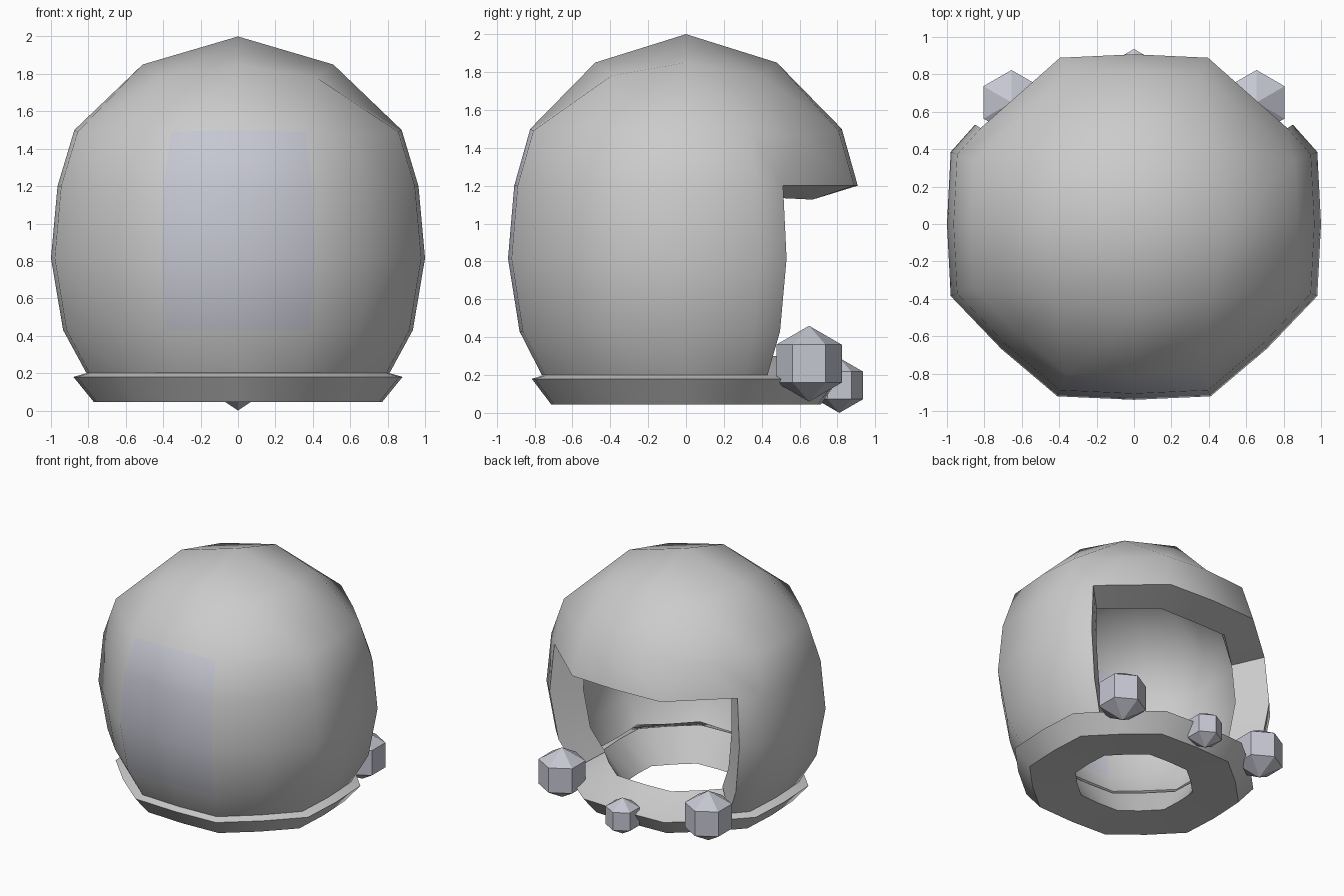
import bpy, bmesh, math

if "Cube" in bpy.data.objects:
    bpy.data.objects.remove(bpy.data.objects["Cube"])

DEPTH = 0.94                      # y is slightly narrower than x

def unit(i, j):
    """Rounded-square outline point for a cell of the 5x5 cube-face grid."""
    a, b = abs(i), abs(j)
    if max(a, b) == 2:
        t = {(2, 0): (1, 0), (2, 1): (.98, .41), (2, 2): (.71, .71)}
    else:
        t = {(1, 0): (.51, 0), (1, 1): (.42, .42), (0, 0): (0, 0)}
    x, y = t[(a, b)] if a >= b else t[(b, a)][::-1]
    return math.copysign(x, i), math.copysign(y, j)

# Border cells in order round the grid
RIM = ([(i, -2) for i in range(-2, 2)] + [(2, j) for j in range(-2, 2)] +
       [(i, 2) for i in range(2, -2, -1)] + [(-2, j) for j in range(2, -2, -1)])

trim = bpy.data.materials.new("trim")
trim.diffuse_color = (0.56, 0.57, 0.64, 1)
trim.use_nodes = True
trim.node_tree.nodes["Principled BSDF"].inputs["Base Color"].default_value = trim.diffuse_color

def finish(name, bm, mats=(), angle=None):
    bmesh.ops.recalc_face_normals(bm, faces=bm.faces)
    me = bpy.data.meshes.new(name)
    bm.to_mesh(me)
    bm.free()
    for m in mats:
        me.materials.append(m)
    ob = bpy.data.objects.new(name, me)
    bpy.context.collection.objects.link(ob)
    if angle:
        bpy.ops.object.select_all(action='DESELECT')
        ob.select_set(True)
        bpy.context.view_layer.objects.active = ob
        bpy.ops.object.shade_smooth_by_angle(angle=math.radians(angle))
    return ob

# Shell: domed cap grid, then side rows with the back opening left out
bm = bmesh.new()
cap = {}
for i in range(-2, 3):
    for j in range(-2, 3):
        x, y = unit(i, j)
        ring = max(abs(i), abs(j))
        s = 0.875 if ring == 2 else 1
        if ring == 2:
            z = {2: 1.5, 3: 1.49, 4: 1.47}[abs(i) + abs(j)]
        else:
            z = {0: 2.0, 1: 1.85, 2: 1.78}[abs(i) + abs(j)]
        cap[i, j] = bm.verts.new((x * s, y * s * DEPTH, z))
for i in range(-2, 2):
    for j in range(-2, 2):
        bm.faces.new([cap[i, j], cap[i + 1, j], cap[i + 1, j + 1], cap[i, j + 1]])

upper = [cap[c] for c in RIM]
for r, (s, z) in enumerate([(.965, 1.2), (1, .815), (.935, .43), (.81, .2)]):
    lower = []
    for i, j in RIM:
        x, y = unit(i, j)
        if j == 2 and abs(i) == 2:          # opening edge pulled sideways
            x, y = math.copysign(.85, i), .565
        lower.append(bm.verts.new((x * s, y * s * DEPTH, z)))
    for k in range(16):
        if r > 0 and 8 <= k < 12:
            continue
        n = (k + 1) % 16
        f = bm.faces.new([upper[k], lower[k], lower[n], upper[n]])
        if k in (1, 2) and r < 3:           # front panel
            f.material_index = 1
    upper = lower
loose = [v for v in bm.verts if not v.link_faces]
bmesh.ops.delete(bm, geom=loose, context='VERTS')
grey = bpy.data.materials.new("shell_grey")
shell = finish("shell", bm, (grey, trim))
mod = shell.modifiers.new("thickness", 'SOLIDIFY')
mod.thickness = 0.25
mod.offset = -1
bpy.context.view_layer.objects.active = shell
shell.select_set(True)
bpy.ops.object.modifier_apply(modifier=mod.name)
bpy.ops.object.shade_smooth_by_angle(angle=math.radians(55))

# Collar: closed profile swept round the same outline
bm = bmesh.new()
profile = [(.81, .20), (.88, .18), (.77, .045), (.43, .06), (.59, .30)]
loops = []
for s, z in profile:
    loops.append([bm.verts.new((unit(*c)[0] * s, unit(*c)[1] * s * .925, z)) for c in RIM])
for a, b in zip(loops, loops[1:] + loops[:1]):
    for k in range(16):
        n = (k + 1) % 16
        bm.faces.new([a[k], b[k], b[n], a[n]])
finish("collar", bm, angle=50)

# Low-poly balls around the opening
def ball(name, pos, r):
    bm = bmesh.new()
    bmesh.ops.create_uvsphere(bm, u_segments=6, v_segments=3, radius=r)
    if max(v.co.y for v in bm.verts) < r * .8:      # point the hexagon along y
        bmesh.ops.rotate(bm, verts=bm.verts, cent=(0, 0, 0),
                         matrix=((0, -1, 0), (1, 0, 0), (0, 0, 1)))
    finish(name, bm, (trim,)).location = pos

ball("ball_right", (.655, .65, .26), .2)
ball("ball_left", (-.655, .65, .26), .2)
ball("ball_middle", (0, .81, .145), .145)
